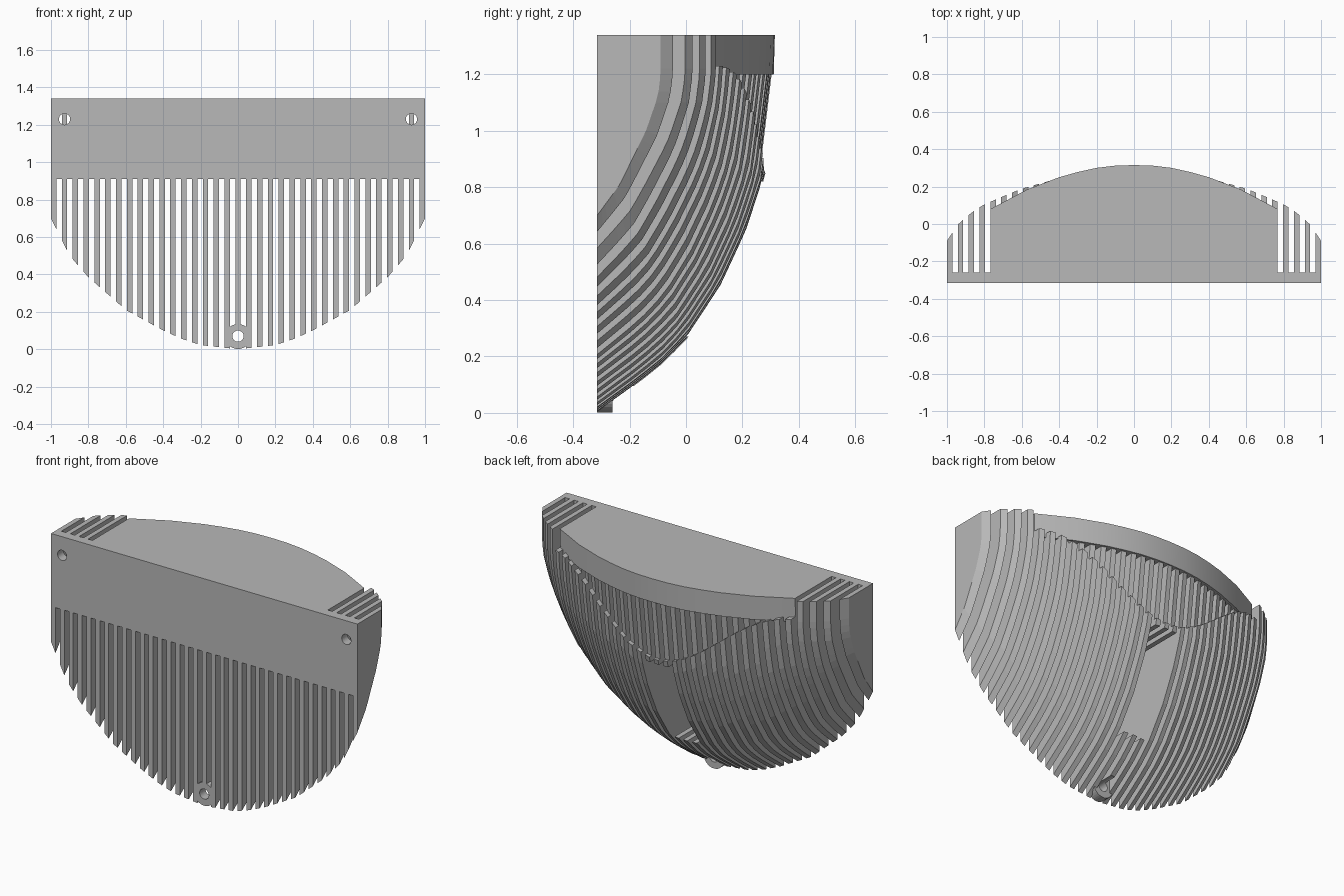
import bpy, bmesh, math
from mathutils import Matrix

old = bpy.data.objects.get("Cube")
if old:
    bpy.data.objects.remove(old, do_unlink=True)

grey = bpy.data.materials.new("plain_grey")
grey.use_nodes = True
grey.diffuse_color = (0.48, 0.48, 0.48, 1)
grey.node_tree.nodes["Principled BSDF"].inputs["Base Color"].default_value = (0.48, 0.48, 0.48, 1)

W = 2 / 69                      # width of a slat and of a slot
FRONT, PLATE_BACK = -0.315, -0.26
PLATE_LOW, LID_LOW, TOP = 0.91, 1.2, 1.34
LID_X = 26.5 * W                # half width of the solid lid


def lerp(table, v):
    for (a, fa), (b, fb) in zip(table, table[1:]):
        if v <= b:
            return fa + (fb - fa) * max(0, v - a) / (b - a)
    return table[-1][1]


# Curves that define the bowl, by distance from the middle
RIM = [(0, 0), (.2, .022), (.3, .055), (.4, .1), (.6, .21), (.8, .385), (.9, .5), (.97, .64), (1, .7)]
REACH = [(0, .325), (.2, .31), (.4, .262), (.6, .19), (.73, .135), (.81, .1), (.87, .06), (.94, 0), (1, -.09)]
MID_BULGE = [(0, 0), (.09, .235), (.15, .375), (.225, .51), (.37, .69), (.53, .83), (.69, .93), (1, 1)]
END_BULGE = [(0, 0), (.22, .36), (.61, .78), (.85, .96), (1, 1)]
LID_ARC = [(0, .315), (.1, .312), (.2, .3), (.3, .278), (.4, .25), (.57, .185), (LID_X, .08)]


def bowl_y(x, z):
    t = (z - lerp(RIM, x)) / (LID_LOW - lerp(RIM, x))
    k = x ** 3
    bulge = (1 - k) * lerp(MID_BULGE, t) + k * lerp(END_BULGE, t)
    return FRONT + (lerp(REACH, x) - FRONT) * bulge


def finish(name, bm, smooth=False):
    bmesh.ops.recalc_face_normals(bm, faces=bm.faces[:])
    me = bpy.data.meshes.new(name)
    bm.to_mesh(me)
    bm.free()
    me.materials.append(grey)
    ob = bpy.data.objects.new(name, me)
    bpy.context.collection.objects.link(ob)
    bpy.ops.object.select_all(action='DESELECT')
    ob.select_set(True)
    bpy.context.view_layer.objects.active = ob
    if smooth:
        bpy.ops.object.shade_smooth_by_angle(angle=math.radians(25))
    return ob


def loft(bm, ring_a, ring_b):
    a = [bm.verts.new(p) for p in ring_a]
    b = [bm.verts.new(p) for p in ring_b]
    bm.faces.new(a)
    bm.faces.new(b)
    for i in range(len(a)):
        j = (i + 1) % len(a)
        bm.faces.new((a[i], a[j], b[j], b[i]))


def box(name, x0, x1, y0, y1, z0, z1):
    bm = bmesh.new()
    ring = [(x0, y0), (x1, y0), (x1, y1), (x0, y1)]
    loft(bm, [(x, y, z0) for x, y in ring], [(x, y, z1) for x, y in ring])
    return finish(name, bm)


def cylinder(name, x, z, r, y0, y1):
    bm = bmesh.new()
    bmesh.ops.create_cone(bm, cap_ends=True, segments=32, radius1=r, radius2=r, depth=y1 - y0)
    bm.transform(Matrix.Translation((x, (y0 + y1) / 2, z)) @ Matrix.Rotation(math.pi / 2, 4, 'X'))
    return finish(name, bm)


def cut(ob, cutter):
    cutter.hide_render = True
    mod = ob.modifiers.new("cut", 'BOOLEAN')
    mod.operation = 'DIFFERENCE'
    mod.solver = 'EXACT'
    mod.object = cutter
    bpy.context.view_layer.objects.active = ob
    bpy.ops.object.modifier_apply(modifier=mod.name)
    bpy.data.objects.remove(cutter, do_unlink=True)


def slat_ring(x, under_lid):
    # Side outline of a slat, stepping inward above a curved seam
    d = abs(x)
    base = lerp(RIM, d)
    if under_lid:
        seam = 0.85 + 0.19 * (1 - math.cos(math.pi * min(1, d / LID_X)))
        top, drop = max(LID_LOW, seam + 0.01), 0.02 + 0.025 * d
    else:
        seam, top, drop = 1.1, TOP, 0
    ring = []
    for i in range(17):
        z = base + (seam - base) * (i / 16) ** 1.4
        ring.append((x, bowl_y(d, z), z))
    for i in range(0 if under_lid else 1, 7):
        z = seam + (top - seam) * i / 6
        ring.append((x, bowl_y(d, z) - drop, z))
    return ring + [(x, PLATE_BACK, top), (x, PLATE_BACK, PLATE_LOW), (x, FRONT, PLATE_LOW)]


# Slats
side, middle = bmesh.new(), bmesh.new()
for k in range(-17, 18):
    x = 2 * k * W
    bm = middle if abs(k) <= 1 else side
    loft(bm, *[slat_ring(x + s * W / 2, abs(x) < LID_X) for s in (-1, 1)])
finish("side_slats", side)
middle_slats = finish("middle_slats", middle)

# Pocket at the back, through the three middle slats
cut(middle_slats, box("pocket_cutter", -0.1, 0.1, PLATE_BACK + 0.01, 0.5, 0.27, 0.82))
cut(middle_slats, cylinder("slat_hole_cutter", 0, 0.07, 0.03, -0.4, 0.2))

# Solid front plate with two screw holes
plate = box("front_plate", -1, 1, FRONT, PLATE_BACK, PLATE_LOW, TOP)
for s in (-1, 1):
    cut(plate, cylinder("plate_hole_cutter", s * 32 * W, 1.23, 0.03, -0.4, -0.2))

# Solid lid with an arched back
arc = [(-x, y) for x, y in reversed(LID_ARC[1:])] + LID_ARC
outline = arc + [(LID_X, PLATE_BACK), (-LID_X, PLATE_BACK)]
bm = bmesh.new()
loft(bm, [(x, y - 0.004, LID_LOW) for x, y in outline], [(x, y, TOP) for x, y in outline])
finish("lid", bm, smooth=True)

# Lower screw boss
boss = cylinder("screw_boss", 0, 0.068, 0.067, FRONT, PLATE_BACK)
cut(boss, cylinder("boss_hole_cutter", 0, 0.07, 0.03, -0.4, -0.2))
